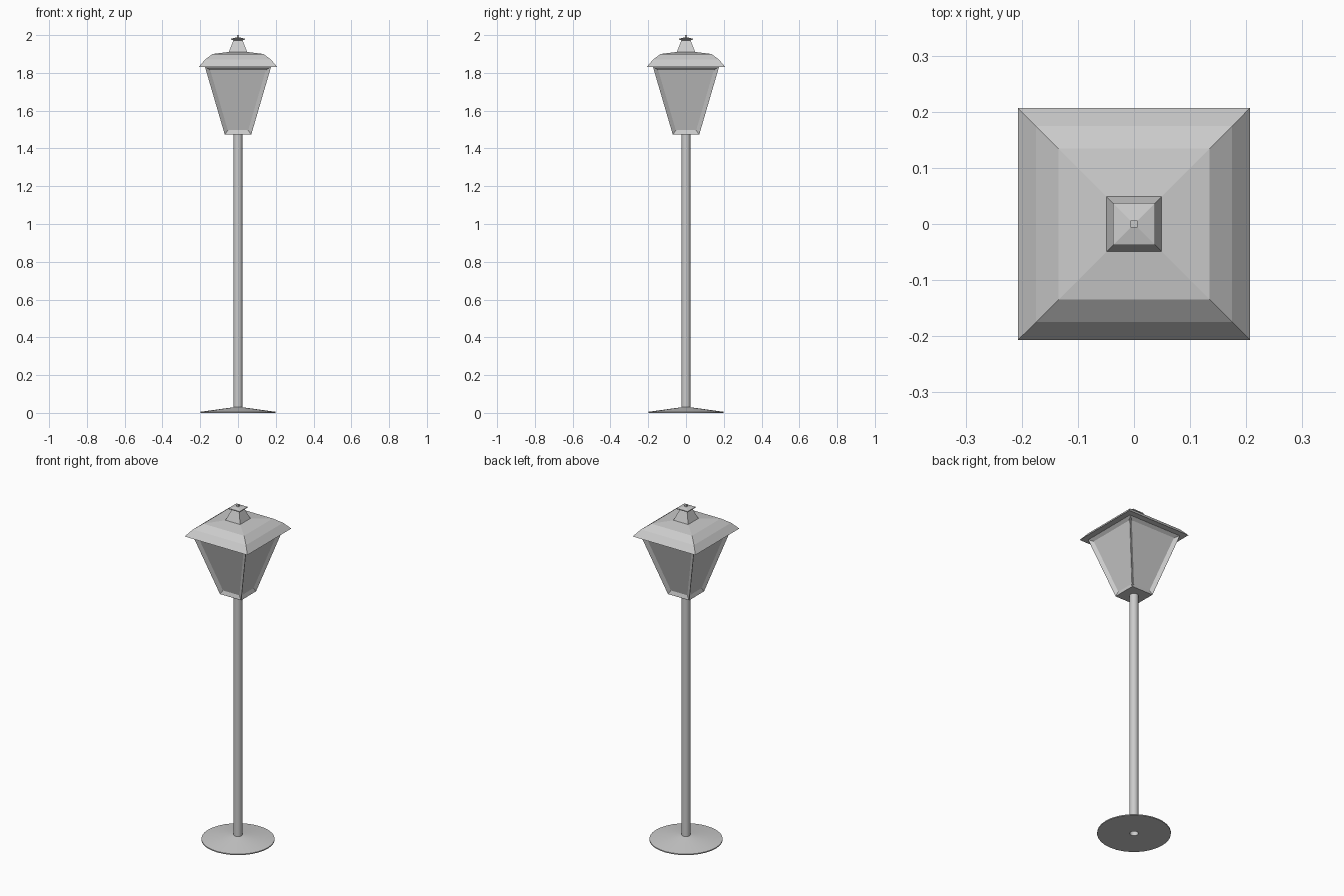
import bpy, bmesh, math

if "Cube" in bpy.data.objects:
    bpy.data.objects.remove(bpy.data.objects["Cube"])


def finish(bm, name, smooth=False):
    mesh = bpy.data.meshes.new(name)
    bm.to_mesh(mesh)
    bm.free()
    ob = bpy.data.objects.new(name, mesh)
    bpy.context.collection.objects.link(ob)
    if smooth:
        bpy.ops.object.select_all(action='DESELECT')
        bpy.context.view_layer.objects.active = ob
        ob.select_set(True)
        bpy.ops.object.shade_smooth_by_angle(angle=math.radians(35))
    return ob


def loft(profile, sides, cap_bottom=True, cap_top=True, closed=False):
    """Stack regular rings from (half width or radius, z) pairs."""
    bm = bmesh.new()
    square = sides == 4
    rings = []
    for r, z in profile:
        k = r * math.sqrt(2) if square else r
        off = math.pi / 4 if square else 0
        rings.append([bm.verts.new((k * math.cos(off + 2 * math.pi * i / sides),
                                    k * math.sin(off + 2 * math.pi * i / sides), z))
                      for i in range(sides)])
    pairs = list(zip(rings, rings[1:]))
    if closed:
        pairs.append((rings[-1], rings[0]))
    for a, b in pairs:
        for i in range(sides):
            j = (i + 1) % sides
            bm.faces.new((a[i], a[j], b[j], b[i]))
    if cap_bottom and not closed:
        bm.faces.new(rings[0][::-1])
    if cap_top and not closed:
        bm.faces.new(rings[-1])
    return bm


# Round foot with a hole for the pole
finish(loft([(0.023, 0.0), (0.198, 0.0), (0.198, 0.006), (0.11, 0.018), (0.023, 0.03)],
            32, closed=True), "base_plate", True)

# Open tubular pole
finish(loft([(0.024, 0.0), (0.024, 1.476)], 16, False, False), "pole", True)

# Tapered lantern body with bevelled, recessed panes
bm = loft([(0.07, 1.473), (0.175, 1.832)], 4)
sides = [f for f in bm.faces if abs(f.normal.z) < 0.9]
bm.normal_update()
sides = [f for f in bm.faces if abs(f.normal.z) < 0.9]
bmesh.ops.inset_individual(bm, faces=sides, thickness=0.003, use_even_offset=True)
bmesh.ops.inset_individual(bm, faces=sides, thickness=0.018, depth=-0.012,
                           use_even_offset=True)
finish(bm, "lantern_body")

# Square hipped roof
finish(loft([(0.172, 1.83), (0.207, 1.832), (0.175, 1.87), (0.135, 1.90), (0.04, 1.912)],
            4), "roof")

# Chimney, its cap and the tip
finish(loft([(0.051, 1.905), (0.024, 1.972)], 4), "chimney")
finish(loft([(0.025, 1.972), (0.037, 1.976), (0.037, 1.981), (0.006, 1.988)], 4), "chimney_cap")
finish(loft([(0.006, 1.985), (0.006, 2.0)], 4), "tip")
